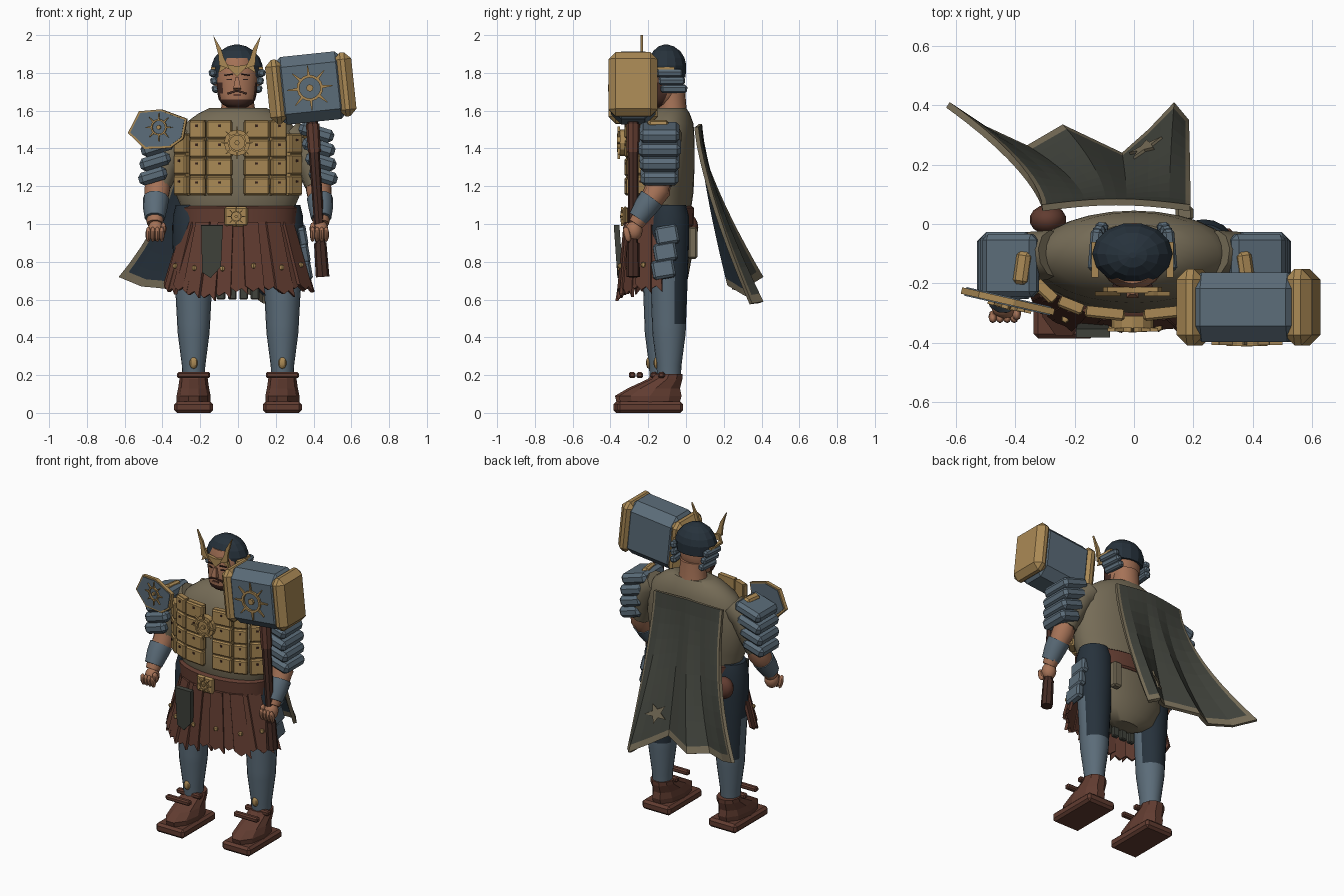
import bpy, bmesh, math, random
from math import sin, cos, pi, radians
from mathutils import Vector, Matrix, Euler

random.seed(4)
if "Cube" in bpy.data.objects:
    bpy.data.objects.remove(bpy.data.objects["Cube"])


def colour(name, r, g, b):
    m = bpy.data.materials.new(name)
    m.use_nodes = True
    m.diffuse_color = (r, g, b, 1)
    m.node_tree.nodes["Principled BSDF"].inputs["Base Color"].default_value = (r, g, b, 1)
    return m


GOLD = colour("gold", .40, .25, .09)
SLATE = colour("slate blue", .105, .15, .19)
NAVY = colour("dark navy", .02, .032, .045)
LEATHER = colour("brown leather", .12, .045, .03)
WOOD = colour("dark wood", .06, .025, .018)
TAN = colour("tan cloth", .18, .15, .095)
SKIN = colour("skin", .38, .17, .095)
CLOTH = colour("grey green cloth", .052, .056, .045)
HAIR = colour("dark hair", .025, .012, .01)


def finish(name, bm, mats, smooth=False):
    me = bpy.data.meshes.new(name)
    bmesh.ops.recalc_face_normals(bm, faces=bm.faces)
    bm.to_mesh(me)
    bm.free()
    ob = bpy.data.objects.new(name, me)
    bpy.context.collection.objects.link(ob)
    for m in mats if isinstance(mats, list) else [mats]:
        me.materials.append(m)
    if smooth:
        bpy.ops.object.select_all(action="DESELECT")
        ob.select_set(True)
        bpy.context.view_layer.objects.active = ob
        bpy.ops.object.shade_smooth_by_angle(angle=radians(40))
    return ob


def place(loc, rot=(0, 0, 0)):
    return Matrix.Translation(loc) @ Euler([radians(a) for a in rot]).to_matrix().to_4x4()


def box(name, mat, loc, size, rot=(0, 0, 0), bevel=0.0):
    bm = bmesh.new()
    bmesh.ops.create_cube(bm, size=1)
    bmesh.ops.scale(bm, vec=size, verts=bm.verts)
    if bevel:
        bmesh.ops.bevel(bm, geom=bm.edges[:], offset=bevel, segments=1, affect="EDGES")
    bm.transform(place(loc, rot))
    return finish(name, bm, mat)


def ball(name, mat, loc, size, rot=(0, 0, 0), n=14):
    bm = bmesh.new()
    bmesh.ops.create_uvsphere(bm, u_segments=n, v_segments=n // 2 + 1, radius=1)
    bmesh.ops.scale(bm, vec=size, verts=bm.verts)
    bm.transform(place(loc, rot))
    return finish(name, bm, mat, True)


def skin_rings(bm, rings):
    rows = [[bm.verts.new(p) for p in r] for r in rings]
    n = len(rows[0])
    for a, b in zip(rows, rows[1:]):
        for i in range(n):
            bm.faces.new((a[i], a[(i + 1) % n], b[(i + 1) % n], b[i]))
    bm.faces.new(rows[0])
    bm.faces.new(rows[-1])


def loft(name, mat, rings, n=20, x=0, y=0, smooth=True):
    """Stack of level ellipses given as z, centre y, x radius, y radius."""
    bm = bmesh.new()
    skin_rings(bm, [[(x + rx * cos(2 * pi * i / n), y + cy + ry * sin(2 * pi * i / n), z)
                     for i in range(n)] for z, cy, rx, ry in rings])
    return finish(name, bm, mat, smooth)


def tube(name, mat, pts, radii, n=10):
    bm, rings = bmesh.new(), []
    pts = [Vector(p) for p in pts]
    for k, p in enumerate(pts):
        d = pts[min(k + 1, len(pts) - 1)] - pts[max(k - 1, 0)]
        q = d.to_track_quat("Z", "Y")
        rings.append([p + q @ Vector((cos(2 * pi * i / n), sin(2 * pi * i / n), 0)) * radii[k]
                      for i in range(n)])
    skin_rings(bm, rings)
    return finish(name, bm, mat, True)


def prism(name, mat, pts, depth, m):
    """Outline in local x and z, extruded along local y."""
    bm = bmesh.new()
    skin_rings(bm, [[m @ Vector((px, s * depth / 2, pz)) for px, pz in pts] for s in (-1, 1)])
    return finish(name, bm, mat)


def sun(name, m, r, rays=8):
    """Ring with pointed rays and a boss."""
    bm = bmesh.new()
    n = 16
    rings = [[(q * cos(2 * pi * i / n), y, q * sin(2 * pi * i / n)) for i in range(n)]
             for q, y in ((r * .58, -.008), (r * .58, .008), (r * .46, .008), (r * .46, -.008), (r * .58, -.008))]
    skin_rings(bm, rings)
    bmesh.ops.delete(bm, geom=[f for f in bm.faces if len(f.verts) == n], context="FACES_ONLY")
    bm.transform(m)
    finish(name + "_ring", bm, GOLD)
    for k in range(rays):
        turn = m @ Matrix.Rotation(2 * pi * k / rays, 4, "Y")
        prism(name + "_ray", GOLD, [(-.07 * r, .5 * r), (.07 * r, .5 * r), (.02 * r, r), (-.02 * r, r)], .012, turn)
    prism(name + "_boss", GOLD, [(.16 * r * cos(k * pi / 4), .16 * r * sin(k * pi / 4)) for k in range(8)], .02, m)


# Torso, belt and neck
loft("torso", TAN, [(.66, -.09, .1, .06), (.71, -.09, .2, .1), (.82, -.1, .275, .13), (.95, -.115, .285, .14),
                    (1.1, -.13, .305, .16), (1.17, -.13, .335, .17), (1.3, -.12, .35, .165), (1.45, -.11, .335, .155),
                    (1.53, -.1, .285, .14), (1.585, -.09, .21, .11), (1.615, -.08, .15, .08)], 28)
loft("belt", LEATHER, [(.985, -.135, .3, .165), (.995, -.135, .31, .175),
                       (1.085, -.135, .315, .178), (1.095, -.135, .3, .165)], 28)
loft("neck", SKIN, [(1.56, -.07, .1, .08), (1.64, -.075, .085, .075), (1.72, -.08, .085, .075)])

# Head, with the beard taken from the lower front faces
head = loft("head", [SKIN, WOOD], [(1.618, -.15, .05, .05), (1.635, -.145, .08, .075), (1.66, -.135, .097, .09),
                                   (1.69, -.125, .104, .1), (1.75, -.118, .11, .105), (1.82, -.115, .11, .105),
                                   (1.88, -.11, .09, .09)], 24, x=-.005)
for f in head.data.polygons:
    c = f.center
    if c.y < -.11 and (c.z < 1.665 or c.z < 1.74 and abs(c.x) > .085):
        f.material_index = 1
prism("nose", SKIN, [(-.02, -.03), (.02, -.03), (.008, .03), (-.008, .03)], .03, place((-.005, -.228, 1.745), (-12, 0, 0)))
box("mouth", LEATHER, (-.005, -.224, 1.682), (.04, .01, .01))
for s in (-1, 1):
    box("moustache", WOOD, (s * .026 - .005, -.222, 1.698), (.052, .014, .01), (0, s * 18, s * 12))
    box("eyebrow", HAIR, (s * .045 - .005, -.213, 1.79), (.045, .012, .007), (0, s * 8, s * 22))
    box("eye", HAIR, (s * .043 - .005, -.214, 1.765), (.026, .009, .007), (0, 0, s * 22))
    ball("ear", SKIN, (s * .108 - .005, -.11, 1.75), (.015, .025, .035))

# Helmet: faceted dome, brow, horns, side slats
loft("helmet_dome", NAVY, [(1.775, -.1, .128, .1), (1.84, -.1, .135, .104), (1.88, -.1, .12, .094),
                           (1.915, -.102, .09, .074), (1.94, -.105, .05, .042), (1.95, -.105, .012, .01)],
     14, x=-.005, smooth=False)
prism("helmet_brow", GOLD, [(-.1, .0), (-.05, .03), (0, -.02), (.05, .03), (.1, 0), (.085, .05), (0, .035), (-.085, .05)],
      .02, place((-.005, -.222, 1.8)))
for s in (-1, 1):
    prism("horn", GOLD, [(s * .04, 1.82), (s * .095, 1.84), (s * .1, 1.9), (s * .127, 2.0),
                         (s * .085, 1.93), (s * .07, 1.88)], .014, place((-.005, -.235, 0)))
    box("helmet_band", GOLD, (s * .126 - .005, -.12, 1.825), (.024, .12, .014))
    for k in range(3):
        box("helmet_slat", SLATE, (s * (.124 - .008 * k) - .005, -.088 + .012 * k, 1.8 - .042 * k),
            (.04, .14, .04), (0, s * 12, s * 5), .01)

# Chest plates stacked on backing strips around the torso
for s in (-1, 1):
    for x, y, turn, w, rows in ((.098, -.302, 6, .135, 4), (.213, -.276, 22, .088, 4), (.3, -.228, 44, .088, 3.3)):
        tall = .1 * rows
        at = Vector((s * x, y, 1.15))
        out = Vector((s * sin(radians(turn)), -cos(radians(turn)), 0))
        box("chest_strip", GOLD, at + Vector((0, 0, tall / 2)) - out * .006, (w * .92, .03, tall), (0, 0, s * turn))
        for k in range(int(rows)):
            step = tall / int(rows)
            p = at + Vector((0, 0, step * (k + .5)))
            box("chest_plate", GOLD, p, (w, .036, step - .006), (0, 0, s * turn), .008)
            box("chest_rivet", WOOD, p + out * .018 + Vector((0, 0, .02)), (.012, .01, .012), (0, 0, s * turn))
sun("chest_sun", place((-.005, -.356, 1.43)), .085)
prism("chest_disc", GOLD, [(.07 * cos(k * pi / 6), .07 * sin(k * pi / 6)) for k in range(12)], .04,
      place((-.005, -.33, 1.43)))
box("belt_buckle", GOLD, (-.01, -.322, 1.04), (.125, .025, .105), (0, 0, 0), .01)
sun("buckle_sun", place((-.01, -.339, 1.04)), .05)

# Arms, shoulder slats and hands
for s in (-1, 1):
    tube("sleeve", TAN, [(s * .27, -.1, 1.48), (s * .34, -.11, 1.42), (s * .39, -.125, 1.3), (s * .418, -.14, 1.21)],
         [.08, .085, .076, .066])
    tube("forearm", SKIN, [(s * .415, -.135, 1.25), (s * .428, -.15, 1.18), (s * .437, -.2, 1.1), (s * .44, -.265, 1.0)],
         [.062, .07, .058, .042])
    tube("bracer", SLATE, [(s * .434, -.182, 1.135), (s * .438, -.215, 1.09), (s * .44, -.255, 1.03)], [.07, .066, .054])
    ball("palm", SKIN, (s * .435, -.275, .965), (.045, .045, .055))
    for k in range(4):
        ball("finger", SKIN, (s * .435 - .04 + .024 * k, -.312, .945), (.015, .02, .042), (15, 0, 0), 8)
    ball("thumb", SKIN, (s * .395, -.3, .975), (.016, .024, .035), (20, 0, 0), 8)
    for k in range(4):
        box("shoulder_slat", SLATE, (s * (.415 + .012 * k), -.14, 1.485 - .077 * k),
            (.19 - .012 * k, .225 - .012 * abs(k - 1), .07), (0, s * 17, 0), .02)
    box("shoulder_buckle", GOLD, (s * .365, -.15, 1.5), (.05, .11, .1), (0, s * 20, s * 8), .012)

# Seven-sided guard on the right shoulder
guard = [(-.17, -.03), (-.11, .085), (.01, .095), (.15, .045), (.13, -.06), (.06, -.11), (-.08, -.115)]
gm = place((-.415, -.262, 1.512), (0, 0, -13))
prism("guard_border", GOLD, guard, .022, gm)
prism("guard_face", SLATE, [(x * .92, z * .9) for x, z in guard], .03, gm)
sun("guard_sun", gm @ Matrix.Translation((0, -.018, 0)), .075)

# War hammer
hm = (.385, -.28, 1.72)
tilt = (0, -6, 0)
box("hammer_block", SLATE, hm, (.4, .235, .36), tilt, .055)
for s in (-1, 1):
    c = Vector(hm) + Euler((0, radians(-6), 0)).to_matrix() @ Vector((s * .182, 0, 0))
    box("hammer_cap", GOLD, c, (.095, .258, .34), tilt, .036)
sun("hammer_sun", place((.38, -.402, 1.72), tilt), .12)
tube("hammer_handle", WOOD, [(.448, -.28, .73), (.39, -.28, 1.58)], [.026, .03], 8)
tube("hammer_grip", WOOD, [(.448, -.28, .72), (.435, -.28, .9)], [.036, .033], 8)
tube("hammer_collar", LEATHER, [(.405, -.28, 1.38), (.395, -.28, 1.53)], [.034, .036], 8)

# Legs, with slate guards in front and navy cloth behind and above
for s, y in ((-1, -.13), (1, -.09)):
    x = s * .235
    leg = loft("leg", [SLATE, NAVY], [(.17, 0, .058, .062), (.25, 0, .062, .066), (.42, 0, .084, .088), (.47, 0, .087, .09),
                                      (.6, 0, .094, .095), (.74, 0, .104, .1), (.9, 0, .112, .106),
                                      (1.04, 0, .11, .106), (1.1, 0, .095, .09)], 20, x, y)
    for f in leg.data.polygons:
        if f.center.z > .74 or f.center.z > .45 and f.center.y > y + .035:
            f.material_index = 1
    ball("shin_stud", GOLD, (x, y - .066, .265), (.022, .016, .032), n=8)
    by = s * .01
    box("boot_sole", LEATHER, (x, -.2 + by, .03), (.205, .35, .06), (0, 0, 0), .015)
    loft("boot_upper", LEATHER, [(.055, -.2, .09, .165), (.09, -.2, .09, .175), (.13, -.17, .082, .135),
                                 (.18, -.11, .075, .085), (.205, -.1, .072, .075)], 10, x, by, False)
    for back in (.155, .04):
        box("boot_strap", LEATHER, (x, y - back, .2), (.175, .035, .032), (0, 0, 0), .008)

# Ragged leather skirt strips with studs, wrapping the front
for k in range(13):
    a = radians(-90 + (k - 6) * 13)
    top = Vector((.28 * cos(a), -.135 + .175 * sin(a), 1.01))
    low = .615 + random.uniform(-.03, .03) + .01 * abs(k - 6)
    bot = Vector((.385 * cos(a), -.13 + .215 * sin(a) - (.025 if 1 < k < 5 else 0), low))
    side = Vector((-sin(a), cos(a) * .62, 0)).normalized()
    normal = Vector((cos(a), sin(a), 0))
    out = normal * (.01 if k % 2 else 0)
    frame = Matrix((side, -normal, top - bot)).transposed().to_4x4()
    frame.translation = bot + out
    prism("skirt_strip", LEATHER, [(-.05, .08), (-.01, .0), (.02, .05), (.052, -.04), (.04, 1), (-.04, 1)], .018, frame)
    if k % 2:
        ball("skirt_stud", GOLD, bot.lerp(top, .37) + out * 2.2, (.015, .015, .015), n=6)
prism("front_cloth", CLOTH, [(-.06, .28), (.055, .28), (.045, .06), (-.01, 0), (-.055, .03)], .03,
      place((-.135, -.348, .715), (4, 0, 0)))

# Hip gear: hanging slats, pouches and loin flaps
for k in range(3):
    box("hip_slat", SLATE, (.34 + .012 * k, -.1 - .01 * k, .94 - .09 * k), (.05, .12, .1), (10, -10, 0), .012)
ball("hip_pouch", LEATHER, (-.29, .015, .98), (.062, .05, .07))
box("back_pouch", TAN, (.17, .035, .9), (.06, .05, .17), (0, 0, 0), .01)
for k in range(4):
    box("loin_flap", CLOTH, (-.09 + .06 * k, -.14, .68), (.045, .03, .16), (0, 0, 0), .006)

# Cape: bordered cloth swept from the shoulders to a folded hem
hem = [(-.62, .41, .72), (-.5, .33, .67), (-.36, .265, .66), (-.24, .335, .65),
       (-.04, .24, .68), (.05, .32, .63), (.135, .41, .59), (.185, .35, .58)]


def cape(u, t):
    k = min(int(u * 7), 6)
    b = Vector(hem[k]).lerp(Vector(hem[k + 1]), u * 7 - k)
    top = Vector((-.31 + .5 * u, .065 + .02 * sin(pi * u), 1.53 - .03 * abs(u - .5)))
    return Vector((top.x + (b.x - top.x) * t ** 2.1, top.y + (b.y - top.y) * t ** 1.35, top.z + (b.z - top.z) * t))


us = [0, .03] + [k / 14 for k in range(1, 14)] + [.965, 1]
ts = [k / 10 for k in range(10)] + [.955, 1]
bm = bmesh.new()
grid = [[bm.verts.new(cape(u, t)) for u in us] for t in ts]
for j in range(len(ts) - 1):
    for i in range(len(us) - 1):
        f = bm.faces.new((grid[j][i], grid[j][i + 1], grid[j + 1][i + 1], grid[j + 1][i]))
        f.material_index = 2 if i in (0, len(us) - 2) or j == len(ts) - 2 else 0
cloak = finish("cape", bm, [CLOTH, NAVY, TAN])
if cloak.data.polygons[40].normal.y < 0:
    cloak.data.flip_normals()
mod = cloak.modifiers.new("thickness", "SOLIDIFY")
mod.thickness, mod.offset, mod.material_offset, mod.material_offset_rim = .022, -1, 1, 2

# Star patch lying on the cape
p = cape(.7, .8)
across, down = cape(.73, .8) - cape(.67, .8), cape(.7, .85) - cape(.7, .75)
n = across.cross(down).normalized()
if n.y < 0:
    n.negate()
across.normalize()
frame = Matrix((across, n, across.cross(n))).transposed().to_4x4()
frame.translation = p + n * .006
prism("cape_star", TAN, [(r * sin(k * pi / 5), r * cos(k * pi / 5)) for k in range(10)
                         for r in [.028 if k % 2 else .066]], .0095, frame)
